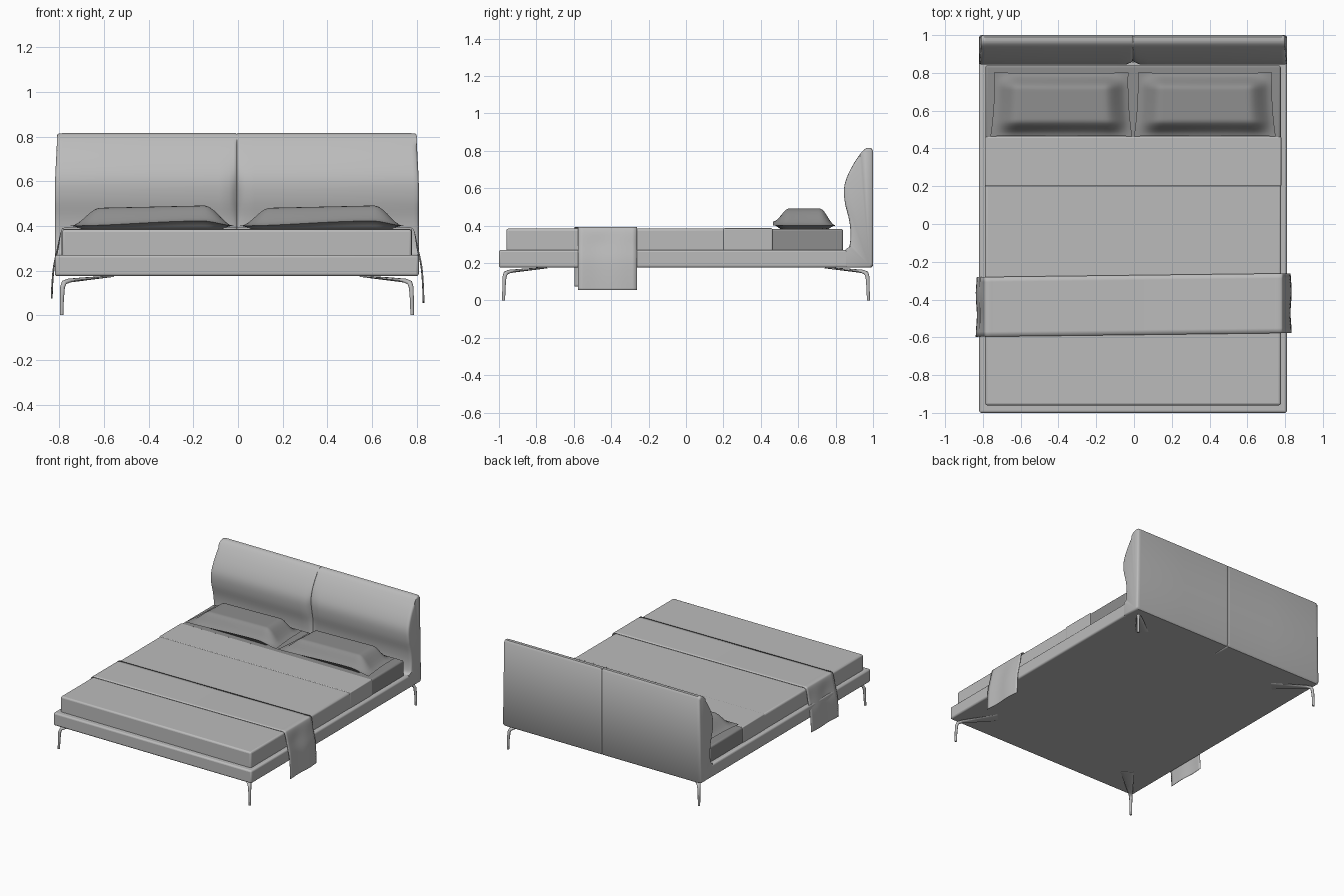
import bpy, bmesh, math
from mathutils import Vector

cube = bpy.data.objects.get("Cube")
if cube:
    bpy.data.objects.remove(cube, do_unlink=True)

CX = -0.005  # middle of the bed


def material(name, grey):
    m = bpy.data.materials.new(name)
    m.use_nodes = True
    col = (grey, grey, grey, 1)
    m.diffuse_color = col
    m.node_tree.nodes["Principled BSDF"].inputs["Base Color"].default_value = col
    return m


LIGHT = material("light grey fabric", 0.5)
DARK = material("dark grey linen", 0.27)


def finish(name, bm, mat, angle=40, bevel=0):
    bmesh.ops.recalc_face_normals(bm, faces=bm.faces[:])
    me = bpy.data.meshes.new(name)
    bm.to_mesh(me)
    bm.free()
    me.materials.append(mat)
    ob = bpy.data.objects.new(name, me)
    bpy.context.collection.objects.link(ob)
    if bevel:
        b = ob.modifiers.new("soft edges", "BEVEL")
        b.width, b.segments, b.limit_method = bevel, 3, "ANGLE"
        b.angle_limit = math.radians(50)
    bpy.ops.object.select_all(action="DESELECT")
    ob.select_set(True)
    bpy.context.view_layer.objects.active = ob
    bpy.ops.object.shade_smooth_by_angle(angle=math.radians(angle))
    return ob


def box(name, lo, hi, mat, bevel):
    bm = bmesh.new()
    bmesh.ops.create_cube(bm, size=1)
    for v in bm.verts:
        v.co = [a + (b - a) * (c + 0.5) for a, b, c in zip(lo, hi, v.co)]
    return finish(name, bm, mat, 40, bevel)


def loft(bm, rings, closed=True, caps=True):
    rows = [[bm.verts.new(p) for p in r] for r in rings]
    n = len(rows[0])
    for a, b in zip(rows, rows[1:]):
        for i in range(n if closed else n - 1):
            j = (i + 1) % n
            bm.faces.new((a[i], a[j], b[j], b[i]))
    if caps:
        bm.faces.new(rows[0])
        bm.faces.new(rows[-1])


def spline(pts, steps=5):
    # Catmull-Rom curve through the points
    p = [Vector(q) for q in pts]
    p = [p[0]] + p + [p[-1]]
    out = []
    for a, b, c, d in zip(p, p[1:], p[2:], p[3:]):
        for k in range(steps):
            t = k / steps
            out.append(0.5 * (2 * b + (c - a) * t + (2 * a - 5 * b + 4 * c - d) * t * t
                              + (3 * b - a - 3 * c + d) * t ** 3))
    return out + [p[-1]]


def ease(t):
    t = max(0, min(1, t))
    return t * t * (3 - 2 * t)


# Platform and mattress
box("bed_platform", (CX - 0.815, -1, 0.175), (CX + 0.815, 0.87, 0.27), LIGHT, 0.012)
box("mattress_sheet", (CX - 0.782, 0.4, 0.22), (CX + 0.782, 0.84, 0.383), DARK, 0.012)
box("bed_cover", (CX - 0.783, -0.96, 0.22), (CX + 0.783, 0.25, 0.384), LIGHT, 0.012)
box("cover_fold", (CX - 0.785, 0.2, 0.22), (CX + 0.785, 0.462, 0.386), LIGHT, 0.006)

# Headboard: two curved halves that pinch together at the middle seam
front = spline([(0.85, 0.268), (0.872, 0.285), (0.88, 0.35), (0.872, 0.43), (0.85, 0.52),
                (0.845, 0.6), (0.865, 0.67), (0.905, 0.745), (0.948, 0.802), (0.97, 0.815)], 4)
outline = [(0.85, 0.175)] + [tuple(p) for p in front] + [(0.99, 0.815), (1, 0.8), (1, 0.187), (0.99, 0.175)]
middle = Vector((0.93, 0.5))
for side, s in (("left", 1), ("right", -1)):
    rings = []
    for x, inset in ((0.0005, 0.003), (0.004, 0), (0.015, 0), (0.035, 0), (0.08, 0),
                     (0.4, 0), (0.79, 0), (0.806, 0.001), (0.812, 0.004), (0.815, 0.011)):
        ring = []
        for y, z in outline:
            d = Vector((y, z)) - middle
            y -= math.copysign(min(inset, abs(d.x)), d.x)
            z -= math.copysign(min(inset, abs(d.y)), d.y)
            if y < 0.95 and z > 0.3:
                y += 0.022 * math.exp(-(x / 0.02) ** 2) * math.exp(-((z - 0.52) / 0.13) ** 2)
            narrow = 0.012 * ease((z - 0.55) / 0.27) * x
            ring.append((CX + s * (x - narrow), y, z))
        rings.append(ring)
    bm = bmesh.new()
    loft(bm, rings)
    finish("headboard_" + side, bm, LIGHT, 50)


# Pillows: plump middle falling to a thin, slightly lifted rim
def pillow(name, cx):
    nu, nv = 40, 26
    bm = bmesh.new()
    for top in (True, False):
        rows = []
        for i in range(nu + 1):
            u = 2 * i / nu - 1
            row = []
            for j in range(nv + 1):
                v = 2 * j / nv - 1
                x = cx + 0.365 * u * (1 - 0.02 * (1 - v * v)) - 0.01 * v * u
                y = 0.633 + 0.169 * v * (1 - 0.02 * (1 - u * u))
                puff = ease((1 - abs(u)) / 0.36) * ease((1 - abs(v)) / 0.5)
                rim = 0.4 + 0.022 * ease((u + 1) / 1.6) * ease((1 - u) / 0.4) * ease(-v)
                peak = 0.486 + 0.008 * u
                z = rim + (peak - rim) * puff if top else rim + (0.382 - rim) * min(1, 2.5 * puff)
                row.append((x, y, z))
            rows.append(row)
        loft(bm, rows, closed=False, caps=False)
    bmesh.ops.remove_doubles(bm, verts=bm.verts[:], dist=0.0002)
    finish(name, bm, DARK, 60)


pillow("pillow_right", -0.385)
pillow("pillow_left", 0.375)

# Throw blanket draped across the foot of the bed
drape = spline([(0.74, 0.392), (0.775, 0.392), (0.79, 0.375), (0.805, 0.3),
                (0.822, 0.22), (0.829, 0.14), (0.832, 0.055)])
path = [(-x - 0.003, z + 0.02 * ease((0.2 - z) / 0.14)) for x, z in reversed(drape)]
path += [tuple(p) for p in drape]
rows = []
for x, z in path:
    row = []
    for j in range(13):
        v = j / 12
        hang = ease((0.39 - z) / 0.1)
        wave = 0.003 * math.sin(9 * v + 2 * x) * hang
        row.append((x + wave, -0.587 + 0.012 * x + 0.316 * v, z))
    rows.append(row)
bm = bmesh.new()
loft(bm, rows, closed=False, caps=False)
throw = finish("throw_blanket", bm, LIGHT, 60)
throw.modifiers.new("cloth", "SOLIDIFY").thickness = 0.002

# Legs: a slim post that bends inward and flares into a flat bracket
# each step: distance inward, height, half width, half thickness
STEPS = ((0, 0, 0.008, 0.008), (0.002, 0.07, 0.009, 0.009), (0.006, 0.125, 0.011, 0.011),
         (0.016, 0.146, 0.013, 0.011), (0.045, 0.155, 0.017, 0.009),
         (0.15, 0.163, 0.03, 0.007), (0.29, 0.173, 0.045, 0.003))
for end, sy in (("front", -1), ("back", 1)):
    for side, sx in (("left", 1), ("right", -1)):
        inward = Vector((-sx, -sy, 0)).normalized()
        across = Vector((-inward.y, inward.x, 0))
        foot = Vector((CX + sx * 0.785, sy * 0.975, 0))
        rings = []
        for k, (d, h, w, t) in enumerate(STEPS):
            a, b = STEPS[max(k - 1, 0)], STEPS[min(k + 1, len(STEPS) - 1)]
            along = (inward * (b[0] - a[0]) + Vector((0, 0, b[1] - a[1]))).normalized()
            thick = along.cross(across)
            if k == 0:
                thick = inward
            if thick.dot(inward) < 0:
                thick = -thick
            flip = -1 if across.cross(thick).dot(along) < 0 else 1
            c = foot + inward * d + Vector((0, 0, h))
            rings.append([c + across * w * math.cos(q * math.pi / 6) * flip
                          + thick * t * math.sin(q * math.pi / 6) for q in range(12)])
        bm = bmesh.new()
        loft(bm, rings)
        finish(f"{end}_{side}_leg", bm, LIGHT, 50)
